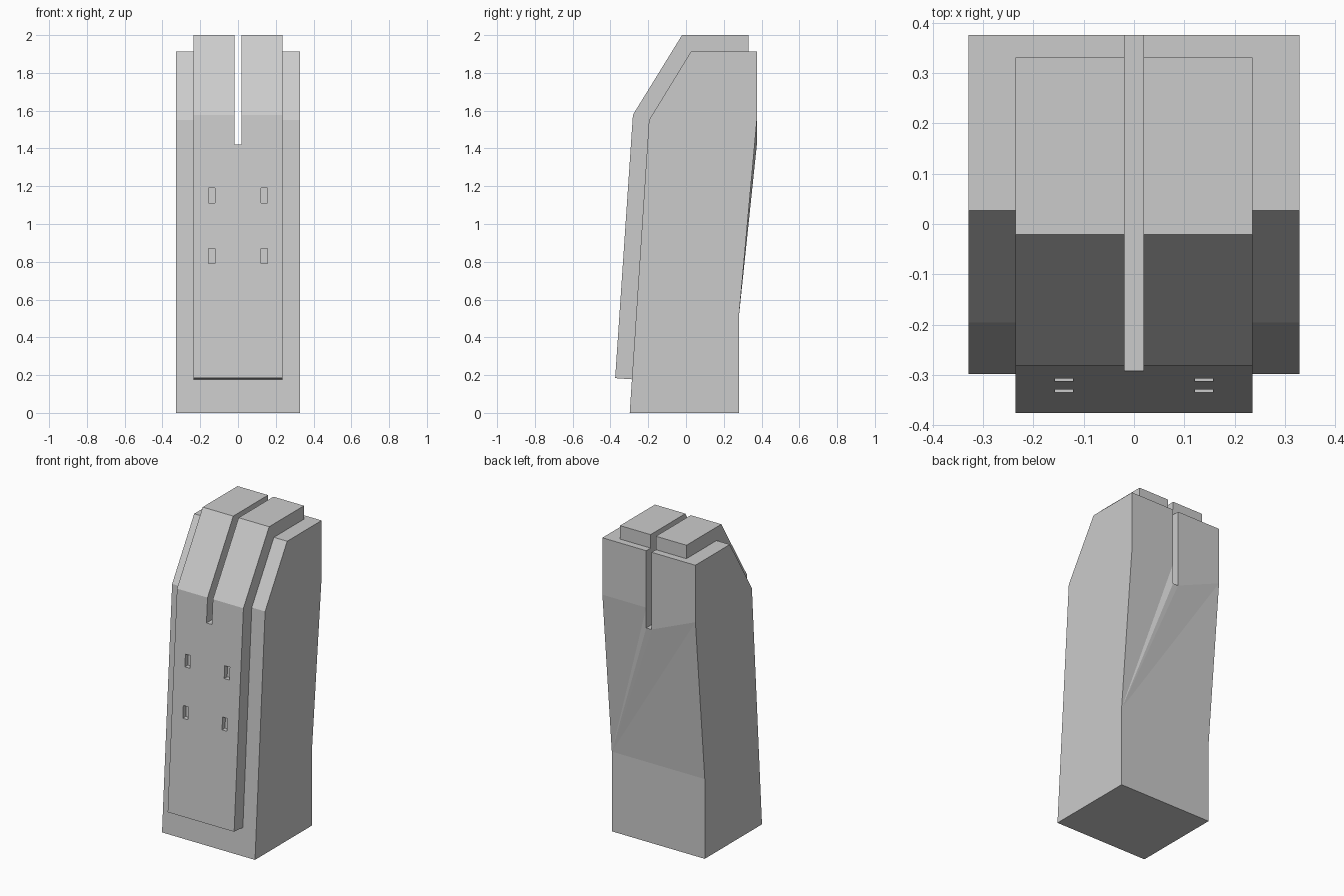
import bpy, bmesh
from mathutils import Vector

if "Cube" in bpy.data.objects:
    bpy.data.objects.remove(bpy.data.objects["Cube"])


def prism(name, profile, x0, x1):
    """Extrude a (y, z) outline between two x positions."""
    bm = bmesh.new()
    face = bm.faces.new([bm.verts.new((x0, y, z)) for y, z in profile])
    ext = bmesh.ops.extrude_face_region(bm, geom=[face])
    moved = [g for g in ext["geom"] if isinstance(g, bmesh.types.BMVert)]
    bmesh.ops.translate(bm, verts=moved, vec=(x1 - x0, 0, 0))
    bmesh.ops.recalc_face_normals(bm, faces=bm.faces[:])
    mesh = bpy.data.meshes.new(name)
    bm.to_mesh(mesh)
    bm.free()
    obj = bpy.data.objects.new(name, mesh)
    bpy.context.collection.objects.link(obj)
    return obj


def combine(target, other, operation):
    """Apply a boolean and discard the helper."""
    mod = target.modifiers.new("bool", 'BOOLEAN')
    mod.operation, mod.solver, mod.object = operation, 'EXACT', other
    bpy.context.view_layer.objects.active = target
    bpy.ops.object.modifier_apply(modifier=mod.name)
    bpy.data.objects.remove(other)


W, S, BACK, LOW = 0.329, 0.019, 0.375, 0.28
BEND, KINK, FLOOR = 0.51, 1.55, 1.42

# Main leaning body
body = prism("body", [(-0.298, 0), (LOW, 0), (LOW, BEND), (BACK, KINK),
                      (BACK, 1.914), (0.027, 1.914), (-0.196, KINK)], -W, W)

# Raised front panel that wraps over the top
panel = prism("front_panel", [(-0.375, 0.184), (-0.281, 1.578), (-0.021, 2.0),
                              (0.331, 2.0), (0.331, 1.8), (0.05, 1.8),
                              (-0.15, 1.5), (-0.2, 0.172)], -0.235, 0.235)
combine(body, panel, 'UNION')

# Sight slot right through the upper part
slot = prism("slot_cutter", [(-1, FLOOR), (1, FLOOR), (1, 2.5), (-1, 2.5)], -S, S)
combine(body, slot, 'DIFFERENCE')

# Four small recesses in the panel, parallel to its slope
for side in (-1, 1):
    for z in (0.83, 1.15):
        def front(h):
            return -0.375 + (h - 0.184) * 0.094 / 1.394
        a, b = z - 0.04, z + 0.04
        cut = prism("recess_cutter", [(front(a) - 0.1, a), (front(a) + 0.03, a),
                                      (front(b) + 0.03, b), (front(b) - 0.1, b)],
                    side * 0.139 - 0.018, side * 0.139 + 0.018)
        combine(body, cut, 'DIFFERENCE')

# Faceted back: pull the slot floor out flush and rebuild the sloping facets
bm = bmesh.new()
bm.from_mesh(body.data)
old = [f for f in bm.faces if f.normal.y > 0.9
       and all(v.co.y > 0.27 and 0.5 < v.co.z < 1.56 for v in f.verts)]
bmesh.ops.delete(bm, geom=old, context='FACES_ONLY')


def vert(x, y, z):
    p = Vector((x, y, z))
    v = min(bm.verts, key=lambda v: (v.co - p).length)
    if (v.co - p).length > 0.03:
        return bm.verts.new(p)
    v.co = p
    return v


a, b = vert(W, LOW, BEND), vert(-W, LOW, BEND)
ur, ul = vert(W, BACK, KINK), vert(-W, BACK, KINK)
sr, sl = vert(S, BACK, KINK), vert(-S, BACK, KINK)
r, l = vert(S, BACK, FLOOR), vert(-S, BACK, FLOOR)
for tri in ((a, ur, sr), (a, sr, r), (a, r, l), (a, l, ul), (a, ul, b), (ul, l, sl)):
    bm.faces.new(tri)
bmesh.ops.recalc_face_normals(bm, faces=bm.faces[:])
bm.to_mesh(body.data)
bm.free()
for p in body.data.polygons:
    p.use_smooth = False
